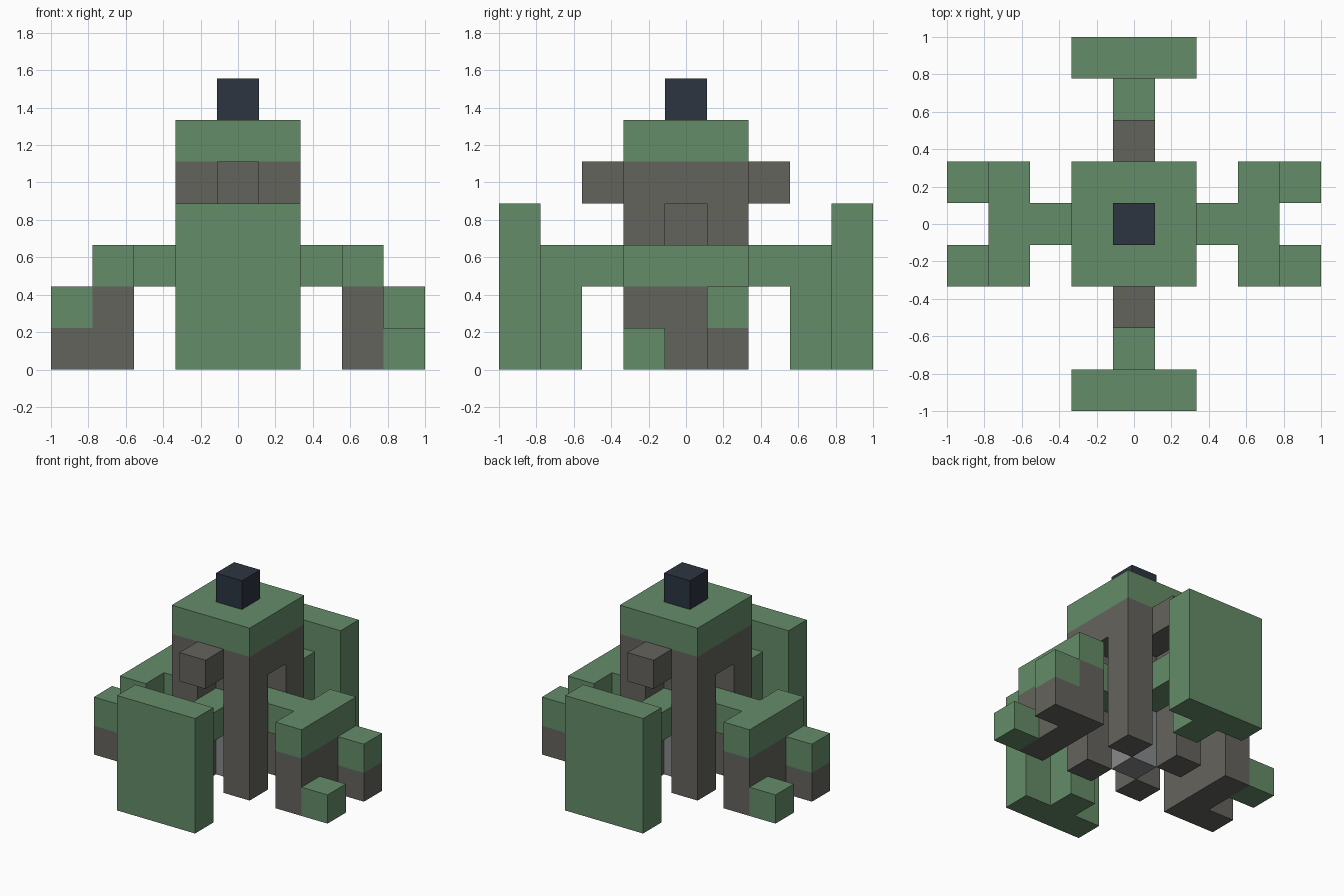
import bpy

U = 2 / 9  # edge length of one building block

old = bpy.data.objects.get("Cube")
if old:
    bpy.data.objects.remove(old, do_unlink=True)


def srgb(c):
    c /= 255
    return c / 12.92 if c <= 0.04045 else ((c + 0.055) / 1.055) ** 2.4


def material(name, *rgb):
    m = bpy.data.materials.new(name)
    m.use_nodes = True
    col = (*[srgb(c) for c in rgb], 1)
    m.diffuse_color = col
    m.node_tree.nodes["Principled BSDF"].inputs["Base Color"].default_value = col
    return m


green = material("hull_green", 101, 140, 105)
gray = material("warm_gray", 100, 99, 93)
light = material("light_gray", 136, 137, 139)
navy = material("dark_navy", 44, 53, 64)


def blocks(name, mat, x, y, z):
    """Box filling the inclusive block ranges x, y, z."""
    r = (x, y, z)
    size = [(b - a + 1) * U for a, b in r]
    mid = [(a + b) / 2 * U for a, b in r]
    mid[2] += U / 2
    bpy.ops.mesh.primitive_cube_add(size=1, location=mid)
    ob = bpy.context.object
    ob.name = name
    ob.scale = size
    bpy.ops.object.transform_apply(location=True, rotation=False, scale=True)
    ob.data.materials.append(mat)


def pair(name, mat, x, y, z):
    """Box plus its copy turned half way round the vertical axis."""
    blocks(name + "_a", mat, x, y, z)
    blocks(name + "_b", mat, (-x[1], -x[0]), (-y[1], -y[0]), z)


# Central tower
blocks("top_cube", navy, (0, 0), (0, 0), (6, 6))
blocks("roof_slab", green, (-1, 1), (-1, 1), (5, 5))
blocks("upper_slab", gray, (-1, 1), (-1, 1), (4, 4))
blocks("core_block", gray, (0, 0), (0, 0), (3, 3))
blocks("core_column", light, (0, 0), (0, 0), (0, 1))
for s in (-1, 1):
    pair("corner_column", gray, (1, 1), (s, s), (0, 3))
pair("nozzle", gray, (0, 0), (2, 2), (4, 4))

# Front and back shields on their arms
blocks("shield_beam", green, (0, 0), (-2, 2), (2, 2))
pair("shield_rib", green, (0, 0), (3, 3), (0, 2))
pair("shield_plate", green, (-1, 1), (4, 4), (0, 3))

# Side arms with feet
pair("side_arm", green, (1, 2), (0, 0), (2, 2))
pair("side_bar", green, (3, 3), (-1, 1), (2, 2))
pair("side_leg", gray, (3, 3), (-1, 1), (0, 1))
pair("low_foot", green, (4, 4), (-1, -1), (0, 0))
pair("tall_foot_base", gray, (4, 4), (1, 1), (0, 0))
pair("tall_foot_cap", green, (4, 4), (1, 1), (1, 1))
